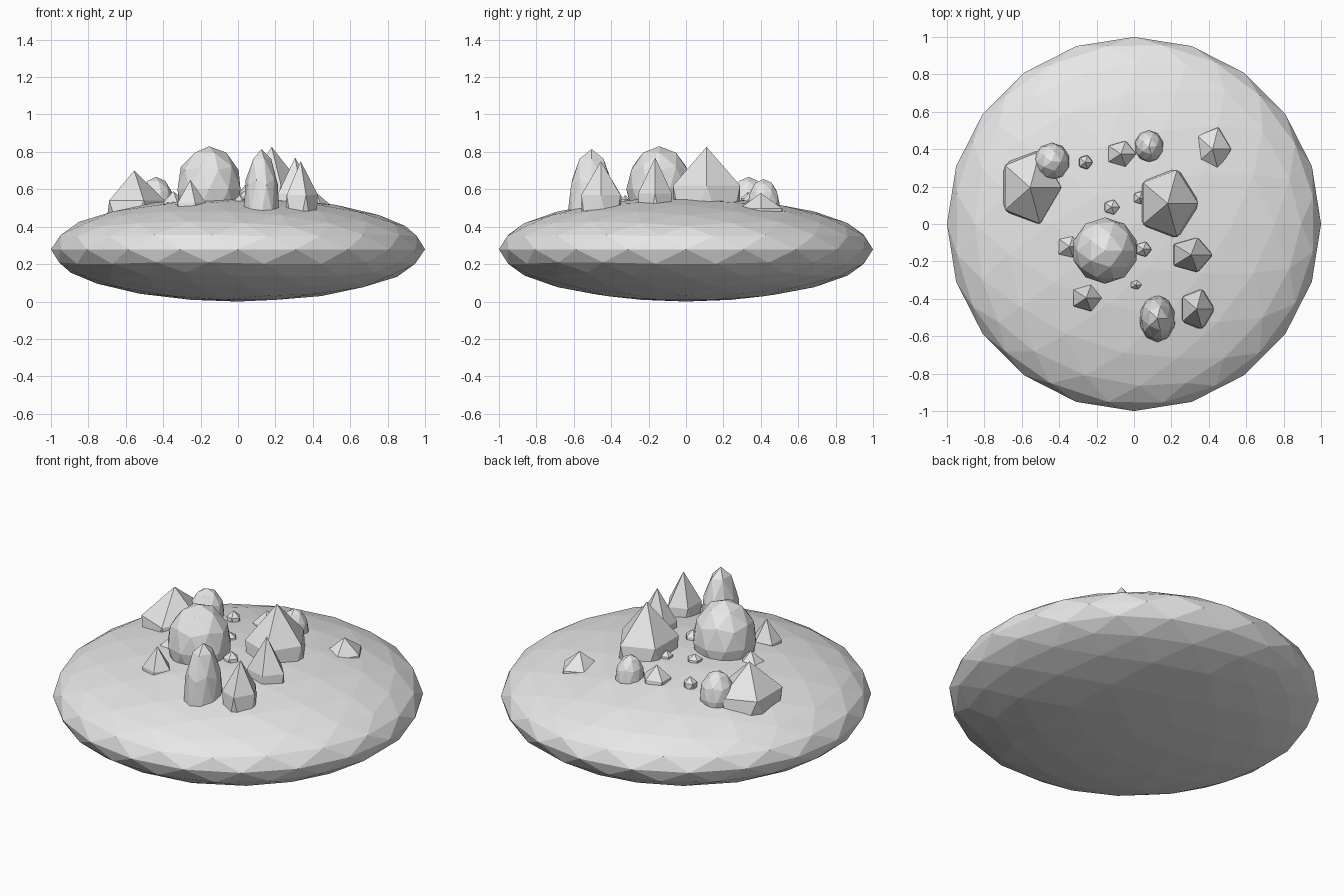
import bpy

stone = bpy.data.materials.new("grey stone")
stone.diffuse_color = (0.8, 0.8, 0.8, 1)


def faceted(name, detail, loc, size):
    """Flat-shaded icosphere stretched to the given radii."""
    bpy.ops.mesh.primitive_ico_sphere_add(subdivisions=detail, radius=1, location=loc)
    ob = bpy.context.object
    ob.name = name
    ob.scale = size
    bpy.ops.object.transform_apply(location=False, rotation=False, scale=True)
    bpy.ops.object.shade_flat()
    ob.data.materials.append(stone)
    return ob


# Flattened island body
faceted("island_base", 3, (0, 0, 0.279), (1, 1, 0.279))

# Pointed rocks: x, y, z, radius x, radius y, radius z
pointed = [
    (-0.555, 0.195, 0.41, 0.185, 0.227, 0.29),
    (0.18, 0.11, 0.452, 0.182, 0.211, 0.375),
    (0.335, -0.455, 0.425, 0.103, 0.123, 0.325),
    (0.305, -0.165, 0.42, 0.126, 0.107, 0.35),
    (0.42, 0.40, 0.43, 0.11, 0.135, 0.15),
    (-0.07, 0.375, 0.49, 0.089, 0.079, 0.13),
    (-0.345, -0.12, 0.46, 0.09, 0.088, 0.13),
    (-0.255, -0.395, 0.43, 0.093, 0.083, 0.22),
]
for i, (x, y, z, a, b, c) in enumerate(pointed):
    faceted(f"pointed_rock_{i + 1}", 1, (x, y, z), (a, b, c))

# Rounded boulders
rounded = [
    (-0.155, -0.142, 0.60, 0.177, 0.177, 0.23),
    (0.125, -0.505, 0.47, 0.099, 0.128, 0.345),
    (0.08, 0.415, 0.52, 0.078, 0.086, 0.135),
    (-0.44, 0.335, 0.52, 0.097, 0.10, 0.147),
]
for i, (x, y, z, a, b, c) in enumerate(rounded):
    faceted(f"rounded_boulder_{i + 1}", 2, (x, y, z), (a, b, c))

# Small pebbles
pebbles = [
    (-0.26, 0.33, 0.525, 0.043, 0.042, 0.06),
    (-0.12, 0.09, 0.54, 0.048, 0.045, 0.05),
    (0.03, 0.14, 0.54, 0.04, 0.04, 0.05),
    (0.05, -0.135, 0.54, 0.048, 0.045, 0.065),
    (0.01, -0.325, 0.525, 0.035, 0.028, 0.045),
]
for i, (x, y, z, a, b, c) in enumerate(pebbles):
    faceted(f"pebble_{i + 1}", 1, (x, y, z), (a, b, c))
